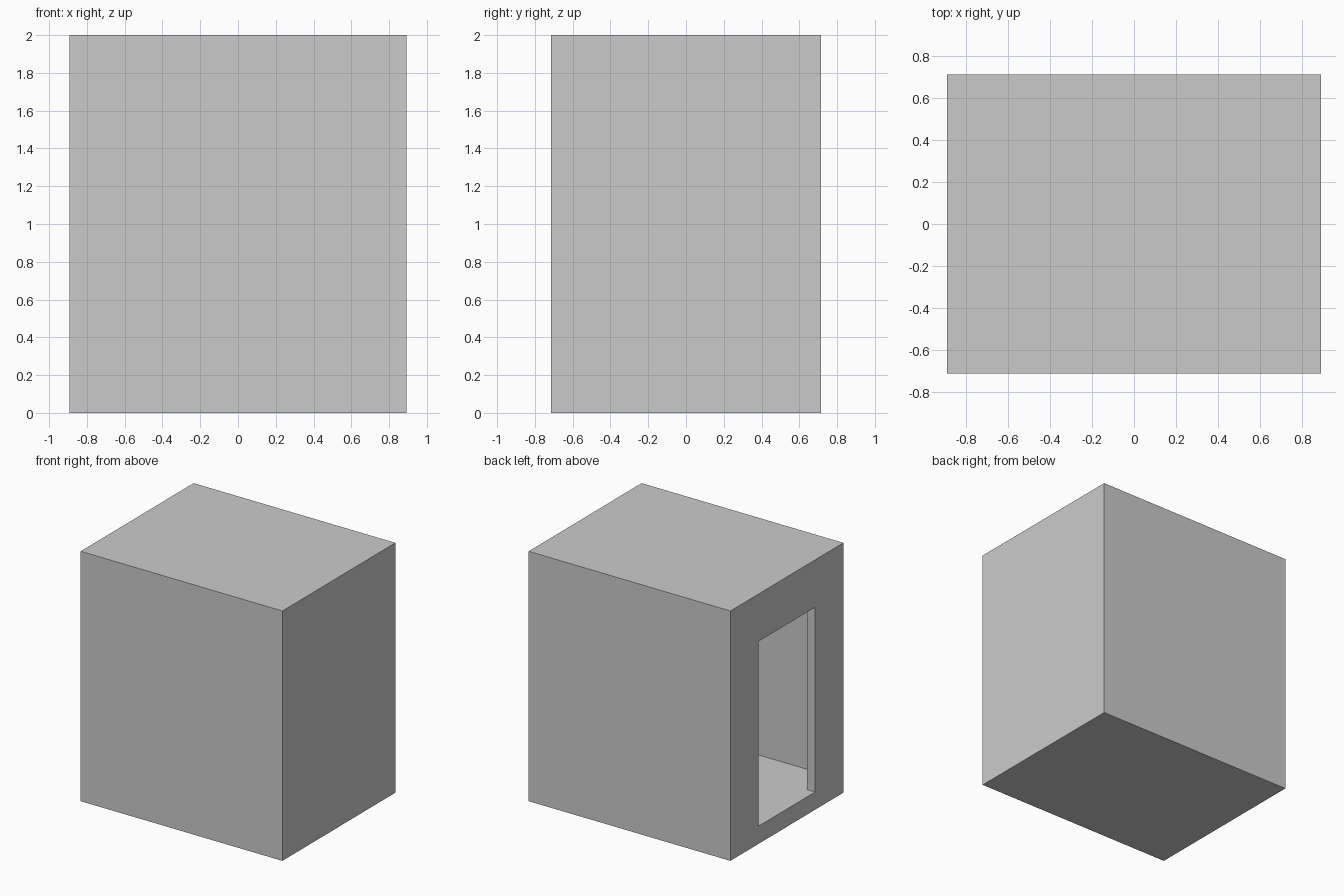
import bpy

if "Cube" in bpy.data.objects:
    bpy.data.objects.remove(bpy.data.objects["Cube"])

WIDTH, DEPTH, HEIGHT = 1.786, 1.428, 2.0
WALL, SLAB = 0.071, 0.142
DOOR_HALF, DOOR_TOP = 0.357, 1.62


def box(name, lo, hi):
    """Axis-aligned box between two corners."""
    bpy.ops.mesh.primitive_cube_add(size=1, location=[(a + b) / 2 for a, b in zip(lo, hi)])
    ob = bpy.context.object
    ob.name = name
    ob.scale = [b - a for a, b in zip(lo, hi)]
    bpy.ops.object.transform_apply(location=False, rotation=False, scale=True)
    return ob


def cut(target, cutter):
    """Subtract a hidden cutter from the target."""
    cutter.hide_render = True
    cutter.display_type = 'WIRE'
    mod = target.modifiers.new(cutter.name, 'BOOLEAN')
    mod.operation = 'DIFFERENCE'
    mod.solver = 'EXACT'
    mod.object = cutter


x, y = WIDTH / 2, DEPTH / 2

# Outer shell with floor and roof slabs
shell = box("cabin_shell", (-x, -y, 0), (x, y, HEIGHT))

# Hollow interior
cut(shell, box("room_cutter", (-x + WALL, -y + WALL, SLAB), (x - WALL, y - WALL, HEIGHT - SLAB)))

# Doorway in the left wall, level with the floor
cut(shell, box("doorway_cutter", (-x - 0.1, -DOOR_HALF, SLAB), (-x + WALL + 0.1, DOOR_HALF, DOOR_TOP)))
